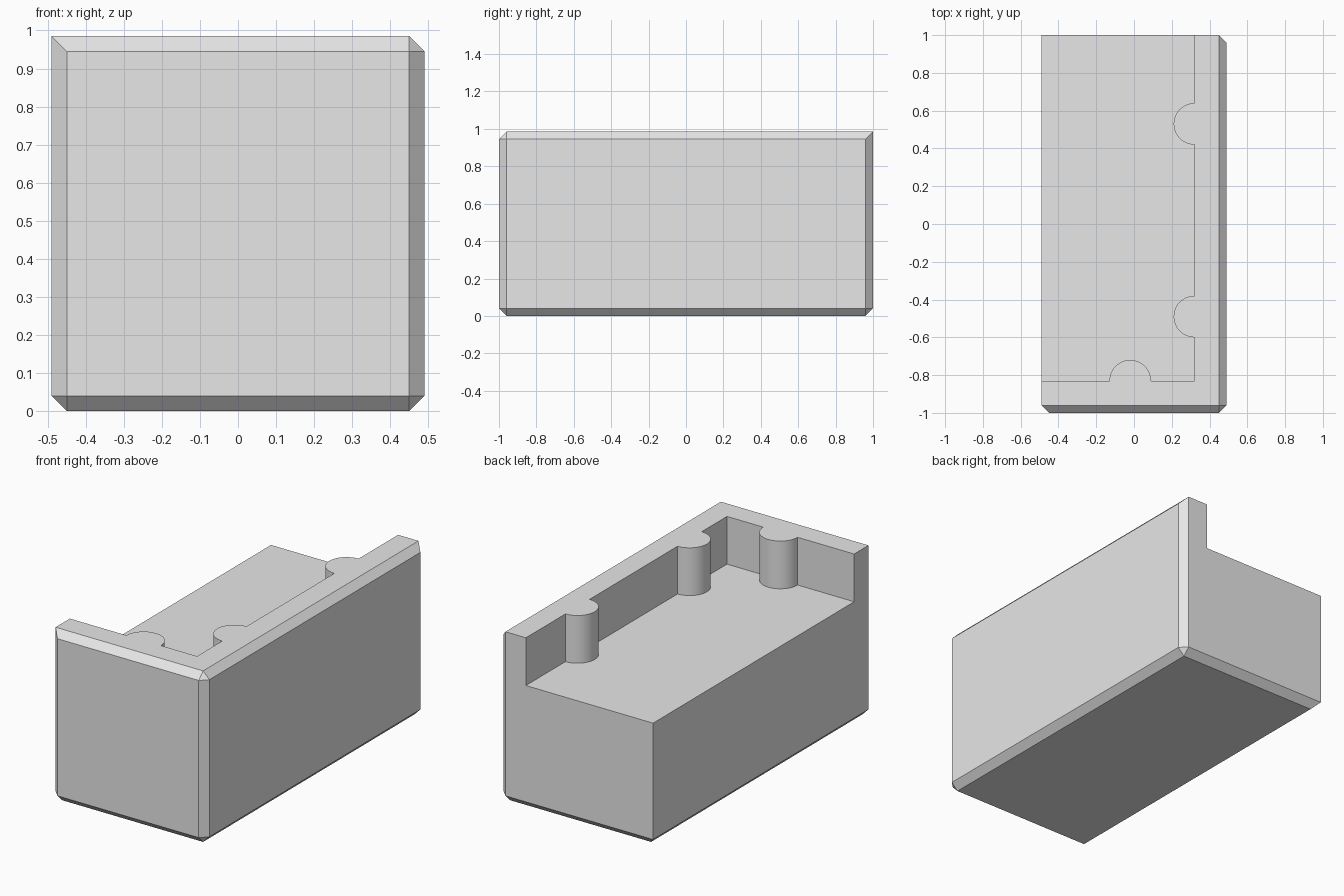
import bpy
import bmesh
from math import pi, cos, sin, radians
from mathutils import Matrix, Vector

default = bpy.data.objects.get("Cube")
if default:
    bpy.data.objects.remove(default, do_unlink=True)

WIDTH, LENGTH, HEIGHT = 0.98, 2.0, 0.985
CHAMFER = 0.04
FLOOR = 0.71          # height of the recessed ledge
WALL_X, WALL_Y = 0.32, -0.83   # inner faces of the two rim walls
POST_R, POST_STEPS = 0.11, 24

grey = bpy.data.materials.new("light grey")
grey.use_nodes = True
grey.diffuse_color = (0.8, 0.8, 0.8, 1)
grey.node_tree.nodes["Principled BSDF"].inputs["Base Color"].default_value = (0.8, 0.8, 0.8, 1)


def make_object(name, bm):
    bmesh.ops.recalc_face_normals(bm, faces=bm.faces)
    mesh = bpy.data.meshes.new(name)
    bm.to_mesh(mesh)
    bm.free()
    mesh.materials.append(grey)
    obj = bpy.data.objects.new(name, mesh)
    bpy.context.collection.objects.link(obj)
    return obj


def half_round(cx, cy, start):
    """Half circle running clockwise from the start angle."""
    angles = [start - pi * i / POST_STEPS for i in range(POST_STEPS + 1)]
    return [(cx + POST_R * cos(a), cy + POST_R * sin(a)) for a in angles]


# Block: chamfer every edge except those meeting at the open top corner
bm = bmesh.new()
bmesh.ops.create_cube(bm, size=1, matrix=Matrix.Translation((0, 0, HEIGHT / 2))
                      @ Matrix.Diagonal((WIDTH, LENGTH, HEIGHT, 1)))
open_corner = max(bm.verts, key=lambda v: v.co.dot(Vector((-1, 1, 1))))
edges = [e for e in bm.edges if open_corner not in e.verts]
bmesh.ops.bevel(bm, geom=edges, offset=CHAMFER, segments=1, affect='EDGES')
block = make_object("corner_block", bm)

# Recess cutter: an L-shaped rim with half-round posts left standing
outline = [(-1, 1.5), (-1, WALL_Y)]
outline += half_round(-0.02, WALL_Y, pi)
outline += [(WALL_X, WALL_Y)]
for y in (-0.49, 0.53):
    outline += half_round(WALL_X, y, -pi / 2)
outline += [(WALL_X, 1.5)]

bm = bmesh.new()
base = bm.faces.new([bm.verts.new((x, y, FLOOR)) for x, y in outline])
top = bmesh.ops.extrude_face_region(bm, geom=[base])["geom"]
bmesh.ops.translate(bm, vec=(0, 0, 1),
                    verts=[v for v in top if isinstance(v, bmesh.types.BMVert)])
cutter = make_object("recess_cutter", bm)
cutter.hide_render = True

# Cut the recess, then drop the cutter
mod = block.modifiers.new("recess", 'BOOLEAN')
mod.operation = 'DIFFERENCE'
mod.solver = 'EXACT'
mod.object = cutter
bpy.ops.object.select_all(action='DESELECT')
block.select_set(True)
bpy.context.view_layer.objects.active = block
bpy.ops.object.modifier_apply(modifier=mod.name)
bpy.data.objects.remove(cutter, do_unlink=True)

# Smooth posts, crisp edges elsewhere
bpy.ops.object.shade_smooth_by_angle(angle=radians(30))
